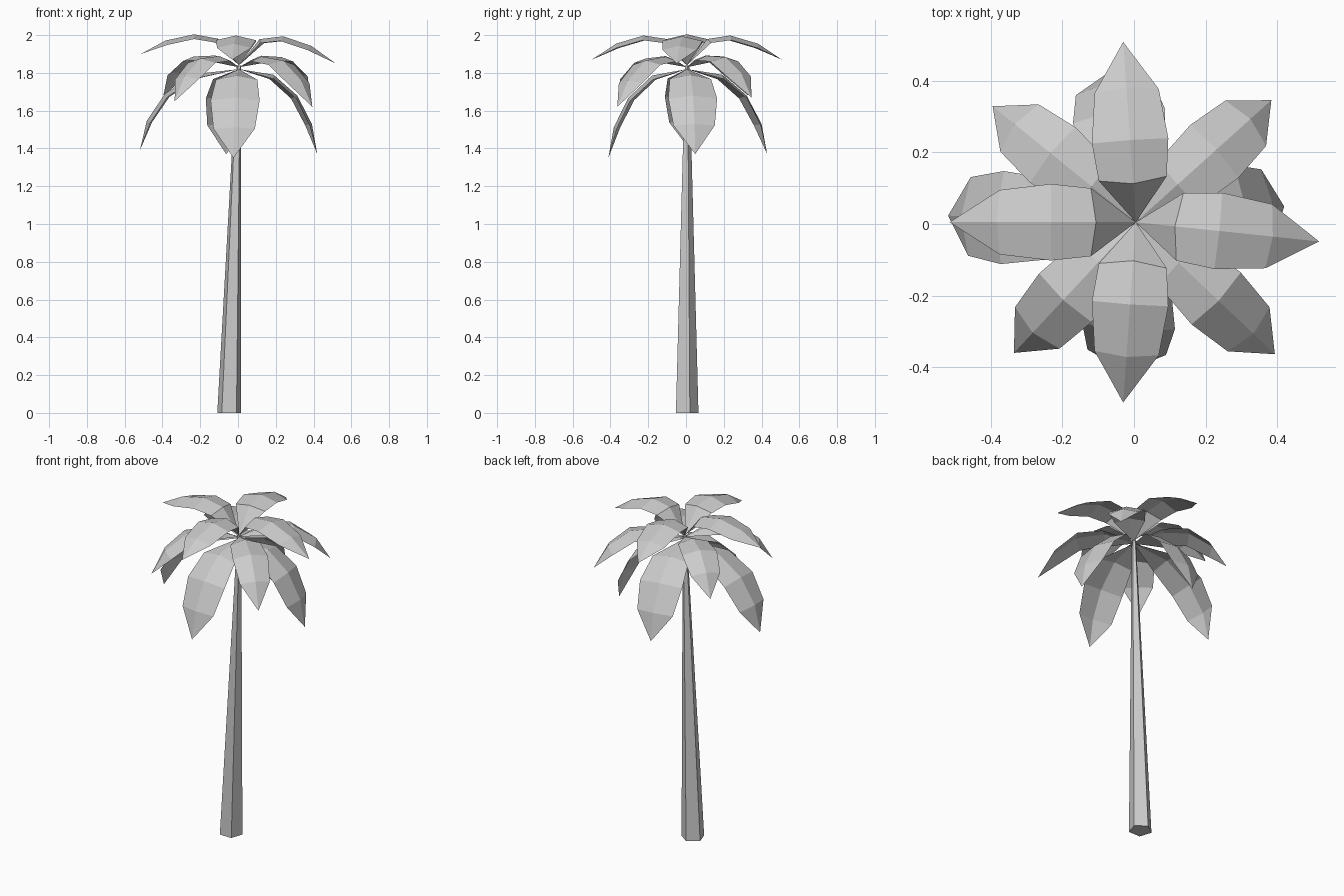
import bpy, bmesh, math
from mathutils import Vector, Matrix

cube = bpy.data.objects.get("Cube")
if cube:
    bpy.data.objects.remove(cube, do_unlink=True)

grey = bpy.data.materials.new("plain grey")
grey.use_nodes = True
GREY = (0.6, 0.6, 0.6, 1)
grey.diffuse_color = GREY
grey.node_tree.nodes["Principled BSDF"].inputs["Base Color"].default_value = GREY


def add_object(name, bm):
    mesh = bpy.data.meshes.new(name)
    bm.to_mesh(mesh)
    bm.free()
    mesh.materials.append(grey)
    obj = bpy.data.objects.new(name, mesh)
    bpy.context.collection.objects.link(obj)
    return obj


# Leaning five-sided trunk, tapering to the crown
def build_trunk():
    bm = bmesh.new()
    rings = []
    for x, y, z, radius in ((-0.047, 0, 0, 0.066), (0.005, 0.005, 1.84, 0.012)):
        rings.append([bm.verts.new((x + radius * math.cos(a), y + radius * math.sin(a), z))
                      for a in (math.radians(90 + 72 * i) for i in range(5))])
    low, high = rings
    for i in range(5):
        j = (i + 1) % 5
        bm.faces.new((low[i], low[j], high[j], high[i]))
    bm.faces.new(low[::-1])
    bm.faces.new(high)
    add_object("trunk", bm)


# Leaf: pointed at both ends, ridged along the midrib, bent along a profile
def build_leaf(name, profile, widths, angle, reach, droop):
    bm = bmesh.new()
    path = [Vector((r * reach, 0, z)) for r, z in profile]
    base = path[0].z
    for p in path[1:]:
        p.z -= droop * (p.x / path[-1].x) ** 2
    rows = []
    for i, p in enumerate(path):
        if i in (0, len(path) - 1):
            rows.append([bm.verts.new(p)])
            continue
        along = (path[i + 1] - path[i - 1]).normalized()
        normal = Vector((-along.z, 0, along.x))
        rows.append([bm.verts.new(p + Vector((0, side * widths[i - 1], 0))
                                  - normal * abs(side) * 0.025) for side in (-1, 0, 1)])
    for a, b in zip(rows, rows[1:]):
        for k in (0, 1):
            if len(a) == 1:
                bm.faces.new((a[0], b[k], b[k + 1]))
            elif len(b) == 1:
                bm.faces.new((a[k], b[0], a[k + 1]))
            else:
                bm.faces.new((a[k], b[k], b[k + 1], a[k + 1]))
    spin = Matrix.Translation((0.005, 0.005, 0)) @ Matrix.Rotation(math.radians(angle), 4, 'Z')
    bm.transform(spin)
    add_object(name, bm)


# Each tier: bend profile (reach, height), half widths, then leaves (angle, reach, droop)
TIERS = {
    "upper": (((0, 1.84), (0.11, 1.98), (0.235, 2.0), (0.385, 1.96), (0.515, 1.88)),
              (0.095, 0.107, 0.09),
              ((-6, 1.0, 0.03), (94, 0.98, 0.01), (180, 1.01, -0.02), (266, 0.98, 0.01))),
    "middle": (((0, 1.83), (0.16, 1.89), (0.31, 1.88), (0.44, 1.79), (0.52, 1.66)),
               (0.085, 0.1, 0.085),
               ((42, 0.98, -0.01), (141, 0.99, -0.02), (227, 0.96, 0.01), (316.5, 1.03, 0.04))),
    "lower": (((0, 1.82), (0.19, 1.79), (0.32, 1.68), (0.4, 1.53), (0.43, 1.37)),
              (0.11, 0.13, 0.11),
              ((6, 0.97, 0.0), (99, 1.0, 0.0), (178, 1.22, -0.02), (266, 0.97, 0.02))),
}

build_trunk()
for tier, (profile, widths, leaves) in TIERS.items():
    for number, leaf in enumerate(leaves, 1):
        build_leaf(f"{tier}_leaf_{number}", profile, widths, *leaf)
